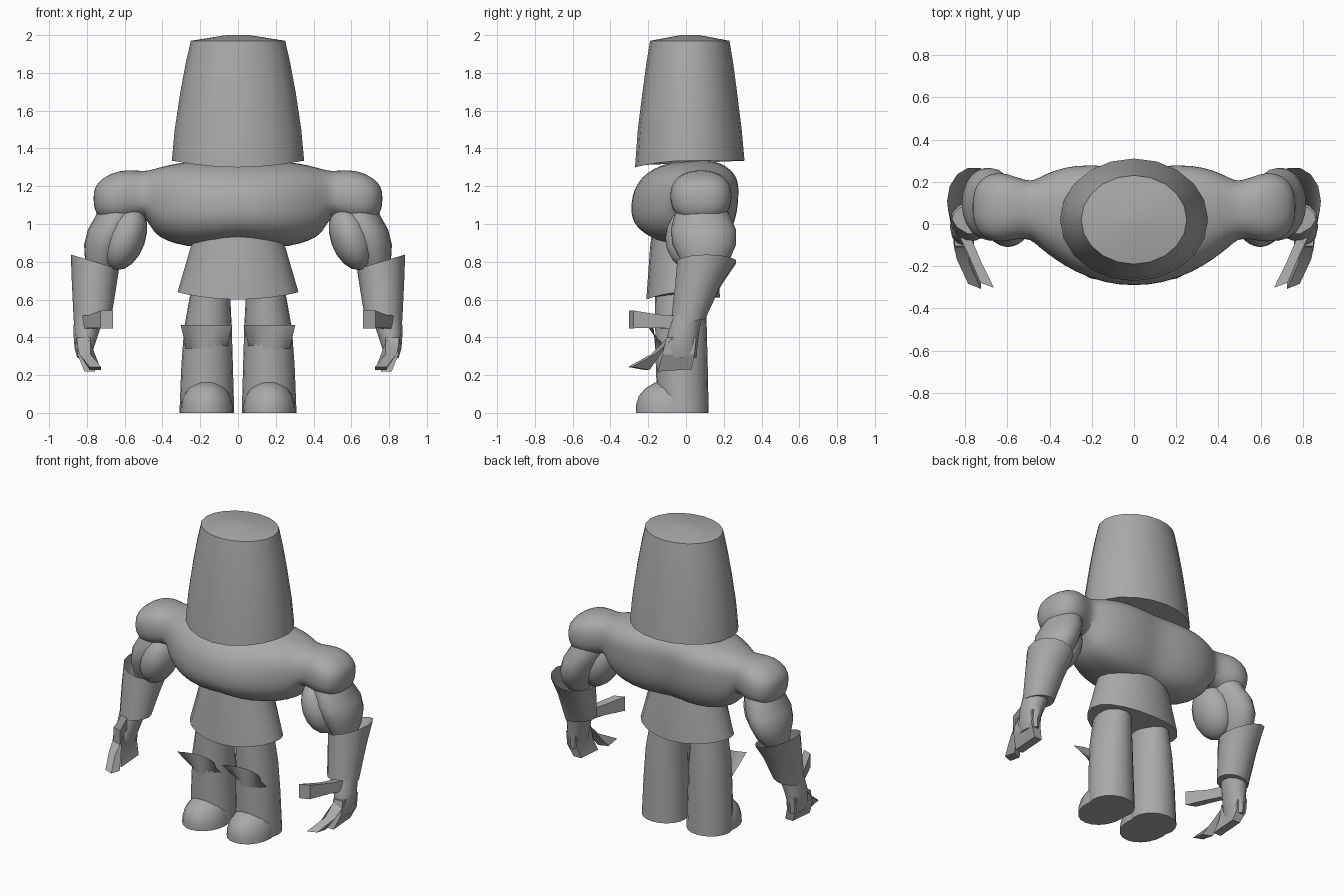
import bpy
import bmesh
import math
from mathutils import Vector

cube = bpy.data.objects.get("Cube")
if cube:
    bpy.data.objects.remove(cube, do_unlink=True)

grey = bpy.data.materials.new("plain_grey")
grey.use_nodes = True
colour = (0.4, 0.4, 0.4, 1)
grey.diffuse_color = colour
grey.node_tree.nodes["Principled BSDF"].inputs["Base Color"].default_value = colour


def ring(centre, u, v, n=20):
    """Closed ellipse of n points around a centre, spanned by u and v."""
    c, u, v = Vector(centre), Vector(u), Vector(v)
    angles = [math.tau * i / n for i in range(n)]
    return [c + u * math.cos(a) + v * math.sin(a) for a in angles]


def level(z, x0, x1, y0, y1, slant=0.0, n=20):
    """Ring around z between x and y limits, rising by slant along x."""
    half = (x1 - x0) / 2
    return ring(((x0 + x1) / 2, (y0 + y1) / 2, z),
                (half, 0, half * slant), (0, (y1 - y0) / 2, 0), n)


def loft(name, rings, side=1, caps=(True, True), closed=True, angle=40):
    bm = bmesh.new()
    rows = [[bm.verts.new((p[0] * side, p[1], p[2])) for p in r] for r in rings]
    n = len(rows[0])
    for a, b in zip(rows, rows[1:]):
        for i in range(n if closed else n - 1):
            j = (i + 1) % n
            bm.faces.new((a[i], a[j], b[j], b[i]))
    if caps[0]:
        bm.faces.new(rows[0])
    if caps[1]:
        bm.faces.new(rows[-1])
    bmesh.ops.recalc_face_normals(bm, faces=bm.faces)
    mesh = bpy.data.meshes.new(name)
    bm.to_mesh(mesh)
    bm.free()
    mesh.materials.append(grey)
    obj = bpy.data.objects.new(name, mesh)
    bpy.context.collection.objects.link(obj)
    bpy.ops.object.select_all(action='DESELECT')
    obj.select_set(True)
    bpy.context.view_layer.objects.active = obj
    bpy.ops.object.shade_smooth_by_angle(angle=math.radians(angle))
    return obj


def bar(name, side, *stations):
    """Square-sided finger: each station is a centre and two half extents."""
    rings = []
    for centre, a, b in stations:
        a, b = Vector(a), Vector(b)
        rings.append(ring(centre, a + b, b - a, 4))
    loft(name, rings, side, angle=20)


def body_section(x, front, front_z, back, back_z, top, bottom):
    """Side-on section through the body, fuller than an ellipse."""
    mid, points = 0.08, []
    for i in range(28):
        c, s = math.cos(math.tau * i / 28), math.sin(math.tau * i / 28)
        c = math.copysign(abs(c) ** 0.85, c)
        s = math.copysign(abs(s) ** 0.85, s)
        edge, edge_z = (back, back_z) if c > 0 else (front, front_z)
        # the height of the widest point drifts from front to back
        waist = edge_z * abs(c) + (front_z + back_z) / 2 * (1 - abs(c))
        limit = top - waist if s > 0 else waist - bottom
        points.append((x, mid + abs(edge - mid) * c, waist + limit * s))
    return points


# Torso and shoulders, one loft across the body
half_body = [
    (0, -0.295, 1.08, 0.25, 1.19, 1.34, 0.89),
    (0.13, -0.285, 1.08, 0.28, 1.18, 1.34, 0.87),
    (0.28, -0.23, 1.09, 0.28, 1.18, 1.33, 0.88),
    (0.38, -0.165, 1.1, 0.255, 1.17, 1.31, 0.91),
    (0.45, -0.11, 1.11, 0.22, 1.17, 1.29, 0.95),
    (0.49, -0.07, 1.14, 0.2, 1.17, 1.28, 1.05),
    (0.55, -0.07, 1.15, 0.22, 1.16, 1.285, 1.02),
    (0.63, -0.09, 1.15, 0.25, 1.15, 1.285, 1.0),
    (0.71, -0.07, 1.14, 0.23, 1.14, 1.25, 1.01),
    (0.75, -0.02, 1.14, 0.18, 1.14, 1.21, 1.05),
    (0.765, 0.04, 1.14, 0.12, 1.14, 1.17, 1.1),
]
sections = [body_section(-s[0], *s[1:]) for s in reversed(half_body[1:])]
sections += [body_section(*s) for s in half_body]
torso = loft("torso", sections, angle=60)
smoother = torso.modifiers.new("smoother", 'SUBSURF')
smoother.levels = smoother.render_levels = 1

# Bucket-shaped helmet with a dipping front rim and a low crown
profile = [(1.335, 0.35, 0.29), (1.5, 0.335, 0.275), (1.7, 0.305, 0.25),
           (1.85, 0.277, 0.23), (1.97, 0.25, 0.21), (2.0, 0.06, 0.05)]
helmet = [level(z, -rx, rx, 0.02 - ry, 0.02 + ry) for z, rx, ry in profile]
for p in helmet[0]:
    p.z -= 0.035 * max(0, -p.y / 0.27) ** 2
loft("helmet", helmet)

# Skirt, with its hem dipping at front and back
skirt = [level(0.96, -0.23, 0.23, -0.18, 0.15),
         level(0.88, -0.25, 0.25, -0.19, 0.16),
         level(0.64, -0.32, 0.32, -0.21, 0.18)]
for p in skirt[-1]:
    p.z -= 0.04 * (p.y / 0.21) ** 2
loft("skirt", skirt)

for side, label in ((1, "left_"), (-1, "right_")):
    # Leg and rounded foot
    loft(label + "leg", [
        level(0, 0.02, 0.31, -0.15, 0.12),
        level(0.25, 0.027, 0.3, -0.16, 0.115),
        level(0.45, 0.033, 0.285, -0.163, 0.11),
        level(0.7, 0.045, 0.24, -0.165, 0.1)], side)
    loft(label + "foot", [
        level(0, 0.025, 0.305, -0.265, 0.08),
        level(0.04, 0.028, 0.302, -0.265, 0.08),
        level(0.09, 0.04, 0.29, -0.25, 0.08),
        level(0.13, 0.065, 0.265, -0.215, 0.07),
        level(0.16, 0.1, 0.23, -0.165, 0.05)], side)

    # Flared boot flap, its corners swept forward
    flap = []
    for z, half, lift, sweep in ((0.34, 0.11, 0, 0.07), (0.4, 0.12, 0.005, 0.01),
                                 (0.465, 0.137, 0.01, -0.035)):
        row = []
        for i in range(9):
            t = i / 4 - 1
            row.append((0.167 + half * t, -0.163 - lift + sweep * t * t, z))
        flap.append(row)
    loft(label + "boot_flap", flap, side, (False, False), False)

    # Upper arm and the biceps on its inner front
    loft(label + "upper_arm", [
        level(1.13, 0.55, 0.73, -0.03, 0.2),
        level(1.05, 0.53, 0.75, -0.06, 0.23),
        level(0.97, 0.56, 0.795, -0.08, 0.265),
        level(0.89, 0.59, 0.815, -0.07, 0.265),
        level(0.81, 0.63, 0.81, -0.03, 0.23),
        level(0.74, 0.67, 0.8, 0, 0.16)], side)
    axis = Vector((0.06, 0, -0.165))
    across = Vector((0.1, 0, 0.036))
    biceps = []
    for i in range(9):
        a = math.pi * (0.04 + 0.92 * i / 8)
        centre = Vector((0.597, 0.03, 0.925)) - axis * math.cos(a)
        biceps.append(ring(centre, across * math.sin(a), (0, 0.14 * math.sin(a), 0)))
    loft(label + "biceps", biceps, side)

    # Open gauntlet, rising to the outer side
    loft(label + "gauntlet", [
        level(0.8, 0.63, 0.885, -0.05, 0.27, 0.3, 14),
        level(0.68, 0.645, 0.88, -0.06, 0.19, 0.15, 14),
        level(0.5, 0.67, 0.87, -0.08, 0.105, -0.12, 14)],
        side, (False, True))

    # Palm, fingers and thumb
    loft(label + "palm", [
        level(0.53, 0.7, 0.865, -0.07, 0.09, 0, 12),
        level(0.43, 0.735, 0.872, -0.095, 0.07, 0, 12),
        level(0.34, 0.765, 0.865, -0.11, 0.06, 0, 12),
        level(0.29, 0.775, 0.85, -0.1, 0.055, 0, 12)], side)
    bar(label + "fingers", side,
        ((0.815, -0.025, 0.4), (0.035, 0, 0), (0, 0.08, 0)),
        ((0.815, -0.04, 0.31), (0.035, 0, 0), (0, 0.085, 0)),
        ((0.785, -0.06, 0.225), (0.028, 0, 0), (0, 0.09, 0.006)))
    bar(label + "index_finger", side,
        ((0.825, -0.06, 0.42), (0.03, 0.01, 0), (0, 0.04, 0.045)),
        ((0.81, -0.14, 0.34), (0.03, 0.01, 0), (0, 0.035, 0.03)),
        ((0.755, -0.25, 0.235), (0.03, 0.012, 0), (0, 0.045, -0.008)))
    bar(label + "thumb", side,
        ((0.8, -0.06, 0.48), (0.035, 0.02, 0), (0, 0, 0.035)),
        ((0.755, -0.16, 0.485), (0.03, 0.015, 0), (0, 0, 0.035)),
        ((0.695, -0.29, 0.495), (0.032, 0.012, 0), (0, 0, 0.047)))
